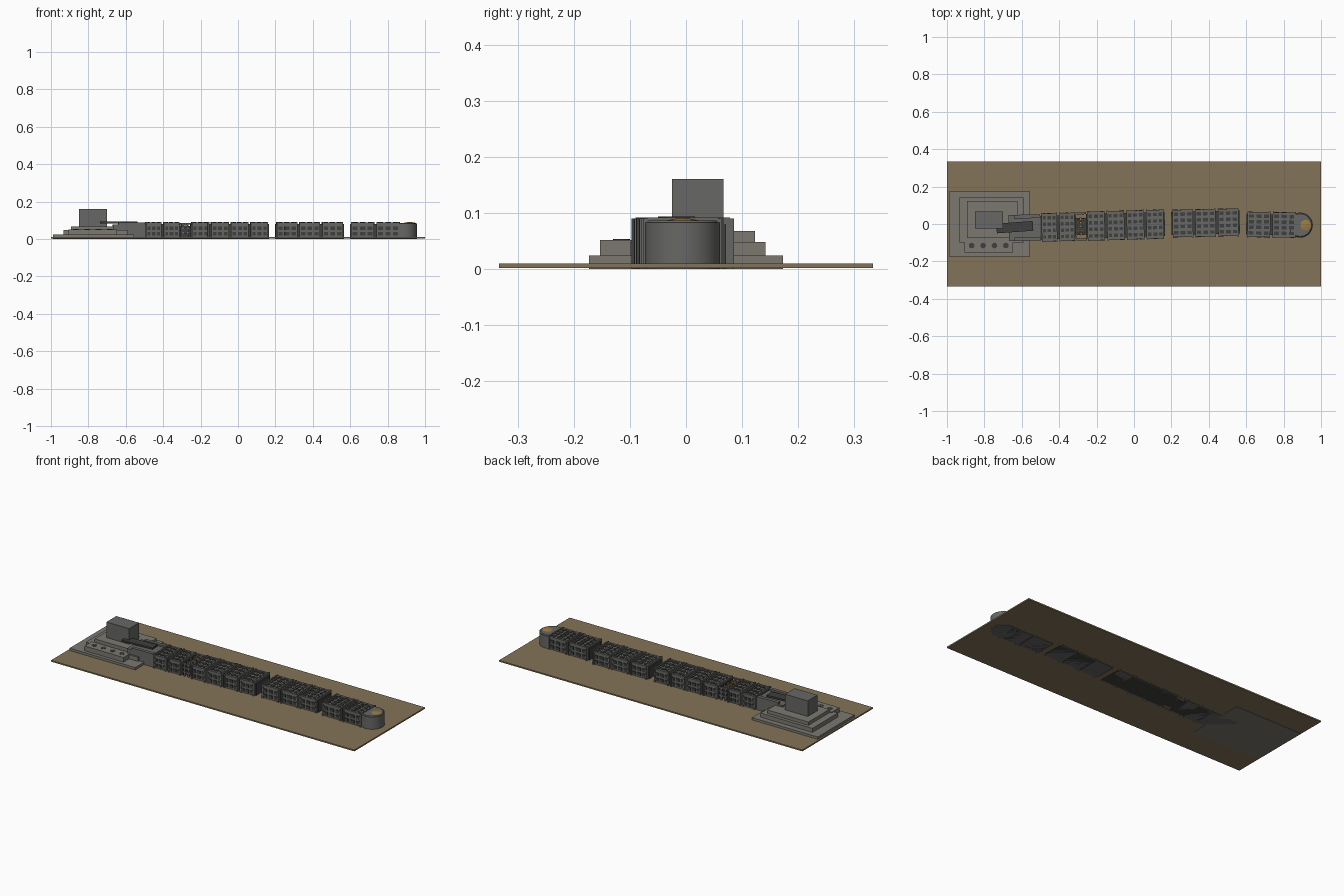
import bpy, bmesh, math
from mathutils import Matrix, Vector

if "Cube" in bpy.data.objects:
    bpy.data.objects.remove(bpy.data.objects["Cube"])


def material(name, rgb):
    m = bpy.data.materials.new(name)
    m.diffuse_color = (*rgb, 1)
    m.use_nodes = True
    m.node_tree.nodes["Principled BSDF"].inputs["Base Color"].default_value = m.diffuse_color
    return m


SAND = material("sand", (0.23, 0.175, 0.10))
STONE = material("stone", (0.20, 0.19, 0.165))
GREY = material("grey_wall", (0.135, 0.135, 0.13))
DARK = material("dark_trim", (0.05, 0.05, 0.048))
GOLD = material("gold", (0.35, 0.20, 0.05))


def boxes(name, items, mat, matrix=Matrix()):
    """One object from a list of (x0, x1, y0, y1, z0, z1) boxes."""
    bm = bmesh.new()
    for x0, x1, y0, y1, z0, z1 in items:
        t = Matrix.Translation(((x0 + x1) / 2, (y0 + y1) / 2, (z0 + z1) / 2))
        s = Matrix.Diagonal((x1 - x0, y1 - y0, z1 - z0, 1))
        bmesh.ops.create_cube(bm, size=1, matrix=matrix @ t @ s)
    me = bpy.data.meshes.new(name)
    bm.to_mesh(me)
    bm.free()
    me.materials.append(mat)
    ob = bpy.data.objects.new(name, me)
    bpy.context.collection.objects.link(ob)
    return ob


def cone(name, x, y, z0, z1, r0, r1, mat, n=32):
    bpy.ops.mesh.primitive_cone_add(vertices=n, radius1=r0, radius2=r1, depth=z1 - z0,
                                    location=(x, y, (z0 + z1) / 2))
    ob = bpy.context.object
    ob.name = name
    ob.data.materials.append(mat)
    bpy.ops.object.shade_smooth_by_angle()
    return ob


def frame(x0, y0, x1, y1):
    """Local frame with +x running along the train axis."""
    d = Vector((x1 - x0, y1 - y0, 0))
    return Matrix.Translation((x0, y0, 0)) @ Matrix.Rotation(math.atan2(d.y, d.x), 4, 'Z'), d.length


def hall(name, x0, y0, x1, y1, half, bays):
    """Long hall of several bays with side windows, pilasters and roof vents."""
    mat, length = frame(x0, y0, x1, y1)
    core = [(0, length, -half + 0.008, half - 0.008, 0, 0.080)]
    bay, trim, vents = [], [], []
    pitch = length / bays
    for i in range(bays):
        a, b = i * pitch + 0.006, (i + 1) * pitch - 0.006
        bay.append((a, b, -half, half, 0, 0.086))
        step = (b - a) / 3
        for j in range(3):
            c = a + (j + 0.5) * step
            for z in (0.028, 0.058):
                for s in (-1, 1):
                    ys = sorted((s * half, s * (half + 0.005)))
                    trim.append((c - step * 0.34, c + step * 0.34, *ys, z - 0.009, z + 0.009))
            for k in range(4):
                y = (k - 1.5) * half * 0.48
                vents.append((c - step * 0.34, c + step * 0.34, y - 0.009, y + 0.009, 0.086, 0.090))
        # pilasters and roof ribs at both ends of the bay
        for e in (a, b - 0.008):
            for s in (-1, 1):
                ys = sorted((s * half, s * (half + 0.007)))
                bay.append((e, e + 0.008, *ys, 0, 0.090))
            bay.append((e, e + 0.008, -half, half, 0.086, 0.092))
        # cornices along the eaves
        for s in (-1, 1):
            ys = sorted((s * (half - 0.006), s * (half + 0.004)))
            bay.append((a, b, *ys, 0.078, 0.088))
    boxes(name + "_core", core, DARK, mat)
    boxes(name + "_bays", bay, GREY, mat)
    boxes(name + "_windows", trim, DARK, mat)
    boxes(name + "_roof_vents", vents, DARK, mat)


# ground plate
boxes("ground_plate", [(-1, 1, -0.333, 0.333, 0.002, 0.010)], SAND)

# stepped plinth with its tower and planter
boxes("plinth_base", [(-0.99, -0.557, -0.173, 0.173, 0, 0.024)], STONE)
boxes("plinth_step", [(-0.933, -0.59, -0.10, 0.142, 0.024, 0.048)], STONE)
boxes("plinth_upper", [(-0.893, -0.622, -0.075, 0.123, 0.048, 0.068)], STONE)
boxes("tower", [(-0.85, -0.70, -0.025, 0.067, 0.068, 0.161)], GREY)
boxes("planter", [(-0.905, -0.648, -0.153, -0.082, 0.024, 0.052)], STONE)
for i in range(4):
    cone("planter_hole", -0.868 + i * 0.061, -0.115, 0.045, 0.0535, 0.015, 0.015, DARK, 16)

# access block and beam reaching the tower
m, n = frame(-0.67, -0.022, -0.50, -0.018)
boxes("access_block", [(0, n, -0.070, 0.070, 0, 0.078), (0.03, n, -0.070, -0.05, 0.078, 0.088),
                       (0.03, n, 0.05, 0.070, 0.078, 0.088)], GREY, m)
m, n = frame(-0.735, -0.024, -0.54, -0.010)
boxes("access_beam", [(0, n, -0.026, 0.026, 0.084, 0.094)], DARK, m)

# halls along the gently curved axis
hall("west_hall", -0.50, -0.019, -0.31, -0.014, 0.071, 2)
hall("long_hall", -0.255, -0.012, 0.165, 0.000, 0.073, 4)
hall("middle_hall", 0.20, 0.002, 0.565, 0.010, 0.069, 3)
hall("east_hall", 0.60, -0.002, 0.87, -0.006, 0.063, 2)

# open colonnade joining the first two halls
m, n = frame(-0.31, -0.014, -0.255, -0.012)
boxes("colonnade_core", [(0, n, -0.045, 0.045, 0, 0.070)], DARK, m)
boxes("colonnade_posts", [(x, x + 0.010, y - 0.006, y + 0.006, 0, 0.086)
                          for x in (0.008, 0.034) for y in (-0.068, -0.035, 0, 0.035, 0.068)]
      + [(0, n, y - 0.005, y + 0.005, z, z + 0.008) for y in (-0.07, 0.07) for z in (0.03, 0.055, 0.078)],
      GREY, m)
boxes("colonnade_lamps", [(0.020, 0.032, y - 0.007, y + 0.007, 0.070, 0.080)
                          for y in (-0.04, -0.02, 0, 0.02, 0.04)], GOLD, m)

# rounded end with a shallow gold dome
cone("round_end", 0.889, -0.006, 0, 0.083, 0.067, 0.067, GREY, 48)
cone("round_end_rim", 0.889, -0.006, 0.083, 0.087, 0.064, 0.060, GREY, 48)
cone("gold_dome", 0.918, -0.006, 0.087, 0.091, 0.028, 0.008, GOLD)
